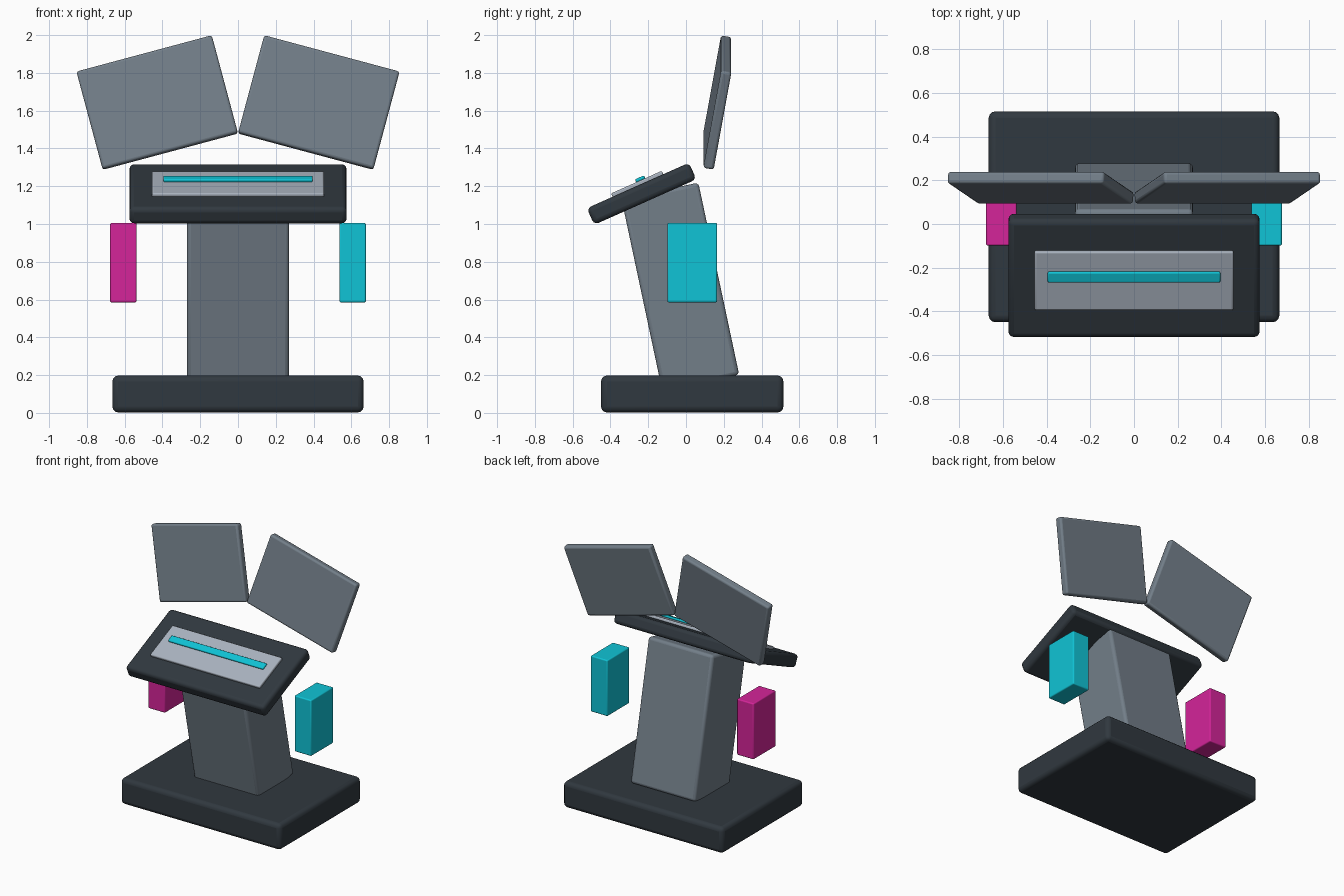
import bpy
import bmesh
from math import radians
from mathutils import Matrix, Vector

cube = bpy.data.objects.get("Cube")
if cube:
    bpy.data.objects.remove(cube, do_unlink=True)


def material(name, rgb):
    m = bpy.data.materials.new(name)
    m.use_nodes = True
    m.diffuse_color = (*rgb, 1)
    m.node_tree.nodes["Principled BSDF"].inputs["Base Color"].default_value = (*rgb, 1)
    return m


charcoal = material("charcoal", (0.03, 0.04, 0.05))
slate = material("slate grey", (0.17, 0.21, 0.25))
silver = material("silver grey", (0.40, 0.45, 0.52))
cyan = material("cyan", (0.005, 0.55, 0.67))
magenta = material("magenta", (0.66, 0.018, 0.32))


def box(name, size, location, mat, bevel, rotation=(0, 0, 0)):
    """Rounded box; rotation is in degrees."""
    mesh = bpy.data.meshes.new(name)
    bm = bmesh.new()
    bmesh.ops.create_cube(bm, size=1, matrix=Matrix.Diagonal((*size, 1)))
    bm.to_mesh(mesh)
    bm.free()
    mesh.materials.append(mat)
    obj = bpy.data.objects.new(name, mesh)
    bpy.context.collection.objects.link(obj)
    obj.location = location
    obj.rotation_euler = [radians(a) for a in rotation]
    mod = obj.modifiers.new("rounded edges", "BEVEL")
    mod.width = bevel
    mod.segments = 3
    bpy.ops.object.select_all(action="DESELECT")
    obj.select_set(True)
    bpy.context.view_layer.objects.active = obj
    bpy.ops.object.shade_smooth_by_angle(angle=radians(35))
    return obj


# Base slab and leaning pedestal
box("base", (1.33, 0.965, 0.195), (0, 0.033, 0.1), charcoal, 0.03)
box("pedestal", (0.54, 0.416, 1.04), (0, -0.03, 0.667), slate, 0.02, (12, 0, 0))

# Sloped console with a raised plate and a light strip stacked on it
tilt = 24
centre = Vector((0, -0.235, 1.16))
slope = Matrix.Rotation(radians(tilt), 3, "X")


def on_console(name, size, along, above, mat, bevel):
    box(name, size, centre + slope @ Vector((0, along, above)), mat, bevel, (tilt, 0, 0))


on_console("console", (1.15, 0.592, 0.096), 0, 0, charcoal, 0.025)
on_console("console_plate", (0.91, 0.294, 0.025), 0, 0.055, silver, 0.008)
on_console("light_strip", (0.79, 0.053, 0.018), 0.025, 0.075, cyan, 0.007)

# Floating side blocks and splayed back panels
for side, s, mat in (("left", 1, cyan), ("right", -1, magenta)):
    box(side + "_block", (0.14, 0.264, 0.42), (s * 0.607, 0.033, 0.795), mat, 0.008)
    box(side + "_panel", (0.742, 0.542, 0.056), (s * 0.4275, 0.166, 1.643), slate, 0.014,
        (90 - 10, s * 15, 0))
